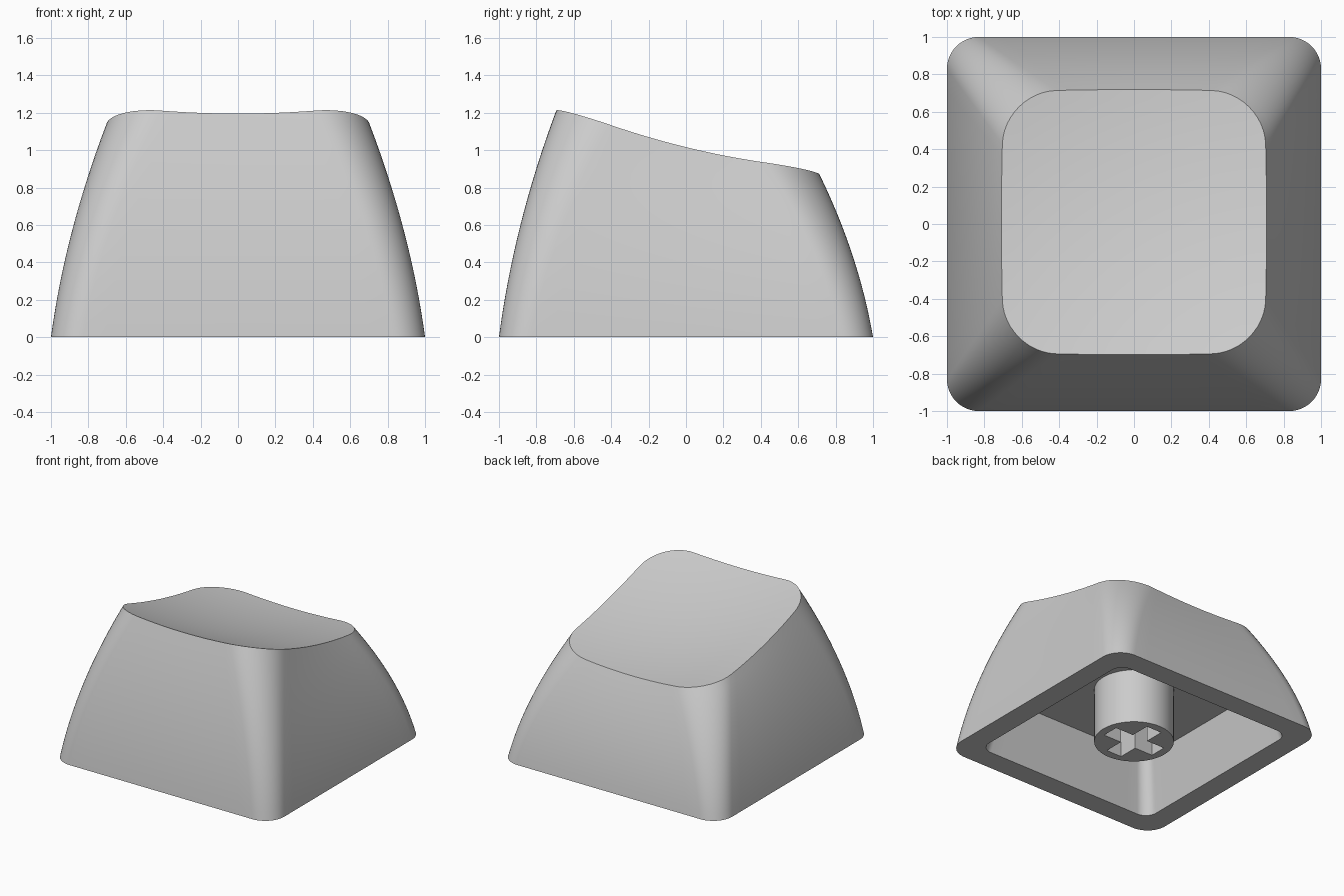
import bpy
import bmesh
import math

cube = bpy.data.objects.get("Cube")
if cube:
    bpy.data.objects.remove(cube, do_unlink=True)

ARC, EDGE = 12, 14         # steps per corner and per side
CEILING = 0.45             # height of the hollow's flat ceiling

grey = bpy.data.materials.new("light grey plastic")
grey.use_nodes = True
grey.diffuse_color = (0.6, 0.6, 0.6, 1)
grey.node_tree.nodes["Principled BSDF"].inputs["Base Color"].default_value = (0.6, 0.6, 0.6, 1)


def rounded_square(half, radius, bulge=0.0, shift=0.0):
    """Counter-clockwise outline with the same point count for any size."""
    pts = []
    core = half - radius
    for quarter in range(4):
        a0 = quarter * math.pi / 2
        c, s = math.cos(a0), math.sin(a0)
        corner = [(core + radius * math.cos(i / ARC * math.pi / 2),
                   core + radius * math.sin(i / ARC * math.pi / 2)) for i in range(ARC + 1)]
        side = [(core - 2 * core * i / EDGE, half) for i in range(1, EDGE)]
        for x, y in corner + side:
            x, y = (x * (1 + bulge * (1 - (y / half) ** 2)),
                    y * (1 + bulge * (1 - (x / half) ** 2)))
            pts.append((x * c - y * s, x * s + y * c + shift))
    return pts


def dish(x, y):
    """Height of the scooped, tilted top."""
    return 0.963 - 0.245 * y + 0.105 * x * x + 0.125 * y * y


def ring(bm, pts):
    return [bm.verts.new(p) for p in pts]


def bridge(bm, a, b):
    n = len(a)
    for i in range(n):
        j = (i + 1) % n
        bm.faces.new((a[i], a[j], b[j], b[i]))


def finish(bm, name):
    bmesh.ops.recalc_face_normals(bm, faces=bm.faces[:])
    mesh = bpy.data.meshes.new(name)
    bm.to_mesh(mesh)
    bm.free()
    mesh.materials.append(grey)
    obj = bpy.data.objects.new(name, mesh)
    bpy.context.collection.objects.link(obj)
    bpy.ops.object.select_all(action="DESELECT")
    obj.select_set(True)
    bpy.context.view_layer.objects.active = obj
    bpy.ops.object.shade_smooth_by_angle(angle=math.radians(30))
    return obj


# Shell: bowed outer walls, scooped top, flat foot and hollow
bm = bmesh.new()
base = rounded_square(1.0, 0.17)
rim = rounded_square(0.695, 0.28, bulge=0.02, shift=0.01)

steps = 16
foot = previous = None
for k in range(steps + 1):
    t = k / steps
    w = 0.52 * t + 0.48 * t * t
    level = ring(bm, [(bx + (rx - bx) * w, by + (ry - by) * w, t * dish(rx, ry))
                      for (bx, by), (rx, ry) in zip(base, rim)])
    if previous:
        bridge(bm, previous, level)
    else:
        foot = level
    previous = level

scoops = 12
for k in range(scoops - 1, 0, -1):
    f = k / scoops
    level = ring(bm, [(x * f, y * f, dish(x * f, y * f)) for x, y in rim])
    bridge(bm, previous, level)
    previous = level
centre = bm.verts.new((0, 0, dish(0, 0)))
for i, v in enumerate(previous):
    bm.faces.new((v, previous[(i + 1) % len(previous)], centre))

opening = ring(bm, [(x, y, 0) for x, y in rounded_square(0.82, 0.1)])
ceiling = ring(bm, [(x, y, CEILING) for x, y in rounded_square(0.73, 0.09)])
bridge(bm, foot, opening)
bridge(bm, opening, ceiling)
bm.faces.new(ceiling)
finish(bm, "cap_shell")

# Stem: round post with a cross-shaped socket in its underside
bm = bmesh.new()
segments, radius = 64, 0.3
arm, half_width, depth = 0.235, 0.07, 0.4
circle = [(radius * math.cos(i * math.tau / segments),
           radius * math.sin(i * math.tau / segments)) for i in range(segments)]
cross = []
for quarter in range(4):
    c, s = math.cos(quarter * math.pi / 2), math.sin(quarter * math.pi / 2)
    for x, y in ((arm, -half_width), (arm, half_width), (half_width, half_width)):
        cross.append((x * c - y * s, x * s + y * c))

loops = []
for outline, top in ((circle, CEILING + 0.01), (cross, depth)):
    low = ring(bm, [(x, y, 0) for x, y in outline])
    high = ring(bm, [(x, y, top) for x, y in outline])
    bridge(bm, low, high)
    bm.faces.new(high)
    loops += [bm.edges.get((low[i - 1], low[i])) for i in range(len(low))]
bmesh.ops.triangle_fill(bm, use_beauty=True, edges=loops)
finish(bm, "stem")
